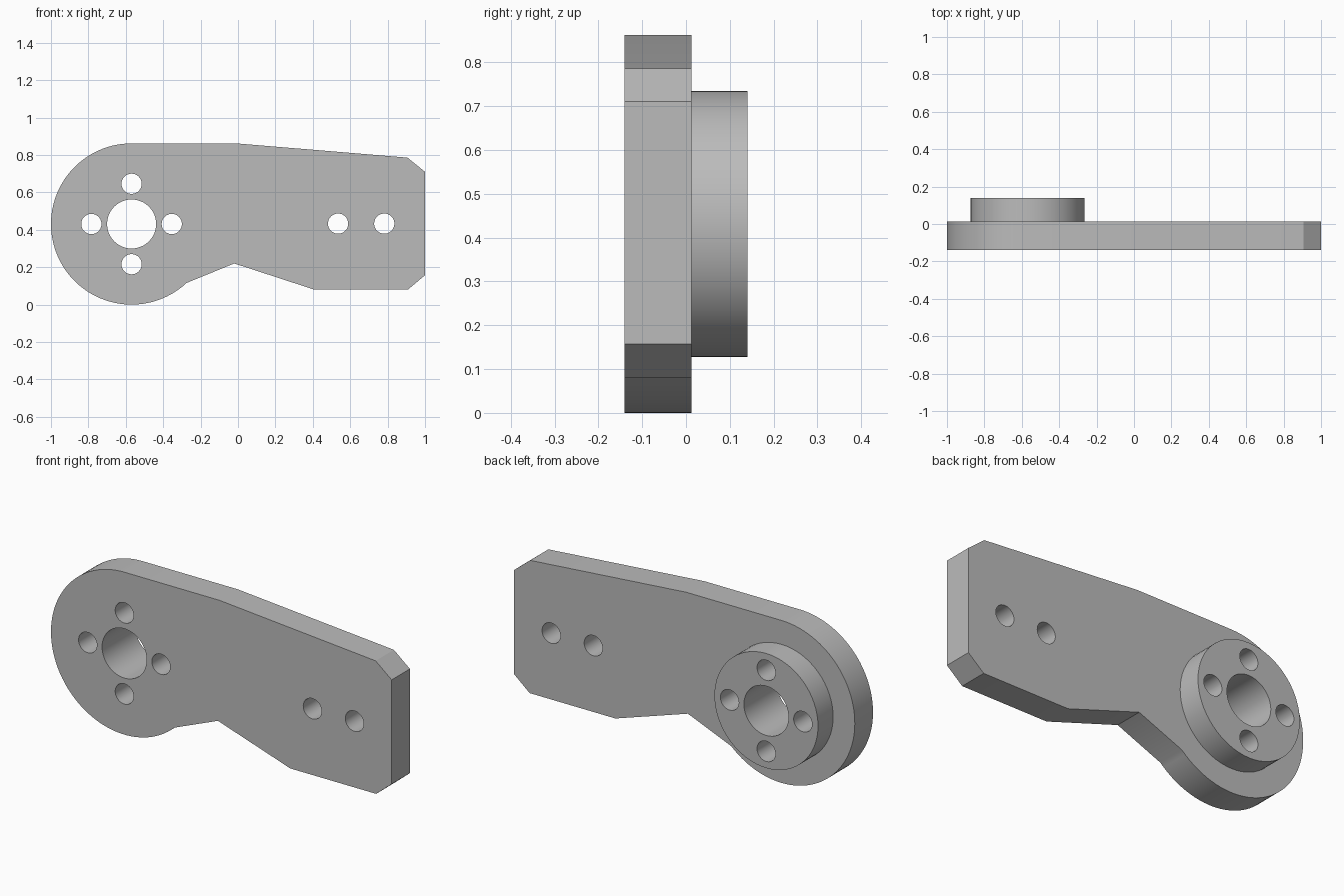
import bpy, bmesh
from math import cos, sin, radians

cube = bpy.data.objects.get("Cube")
if cube:
    bpy.data.objects.remove(cube, do_unlink=True)

HUB_X, HUB_Z = -0.569, 0.431
FRONT, SEAM, BACK = -0.14, 0.013, 0.14

grey = bpy.data.materials.new("plain grey")
grey.use_nodes = True
COLOUR = (0.5, 0.5, 0.5, 1)
grey.diffuse_color = COLOUR
grey.node_tree.nodes["Principled BSDF"].inputs["Base Color"].default_value = COLOUR


def arc(cx, cz, radius, start, end, steps):
    """Points along an arc in the x-z plane, angles in degrees."""
    angles = [radians(start + (end - start) * i / steps) for i in range(steps + 1)]
    return [(cx + radius * cos(a), cz + radius * sin(a)) for a in angles]


def prism(name, outline, y0, y1):
    """Extrude an x-z outline from y0 to y1."""
    bm = bmesh.new()
    face = bm.faces.new([bm.verts.new((x, y0, z)) for x, z in outline])
    ext = bmesh.ops.extrude_face_region(bm, geom=[face])
    moved = [v for v in ext["geom"] if isinstance(v, bmesh.types.BMVert)]
    bmesh.ops.translate(bm, verts=moved, vec=(0, y1 - y0, 0))
    bmesh.ops.recalc_face_normals(bm, faces=bm.faces)
    mesh = bpy.data.meshes.new(name)
    bm.to_mesh(mesh)
    bm.free()
    mesh.materials.append(grey)
    obj = bpy.data.objects.new(name, mesh)
    bpy.context.collection.objects.link(obj)
    return obj


def disc(name, x, z, radius, y0, y1, steps=64):
    return prism(name, arc(x, z, radius, 0, 360, steps)[:-1], y0, y1)


def drill(obj, holes):
    """Cut round through-holes, then smooth the curved walls."""
    bpy.ops.object.select_all(action="DESELECT")
    obj.select_set(True)
    bpy.context.view_layer.objects.active = obj
    for x, z, radius in holes:
        cutter = disc("hole_cutter", x, z, radius, FRONT - 0.1, BACK + 0.1, 48)
        cutter.hide_render = True
        mod = obj.modifiers.new("hole", "BOOLEAN")
        mod.operation = "DIFFERENCE"
        mod.solver = "EXACT"
        mod.object = cutter
        bpy.ops.object.modifier_apply(modifier=mod.name)
        bpy.data.objects.remove(cutter, do_unlink=True)
    bpy.ops.object.shade_smooth_by_angle(angle=radians(20))


# Central bore and four bolt holes around it, plus two holes in the arm
hub_holes = [(HUB_X, HUB_Z, 0.131)]
hub_holes += [(HUB_X + 0.215 * dx, HUB_Z + 0.215 * dz, 0.054)
              for dx, dz in ((1, 0), (0, 1), (-1, 0), (0, -1))]
arm_holes = [(0.535, 0.433, 0.054), (0.782, 0.433, 0.054)]

# Arm plate: round hub end, notched underside, chamfered far end
outline = arc(HUB_X, HUB_Z, 0.431, 90, 313, 64)
outline += [(-0.02, 0.22), (0.405, 0.081), (0.909, 0.081), (1, 0.157),
            (1, 0.71), (0.906, 0.786), (-0.01, 0.862)]
drill(prism("arm_plate", outline, FRONT, SEAM), hub_holes + arm_holes)

# Round boss on the back of the hub
drill(disc("hub_boss", HUB_X, HUB_Z, 0.304, SEAM, BACK), hub_holes)
